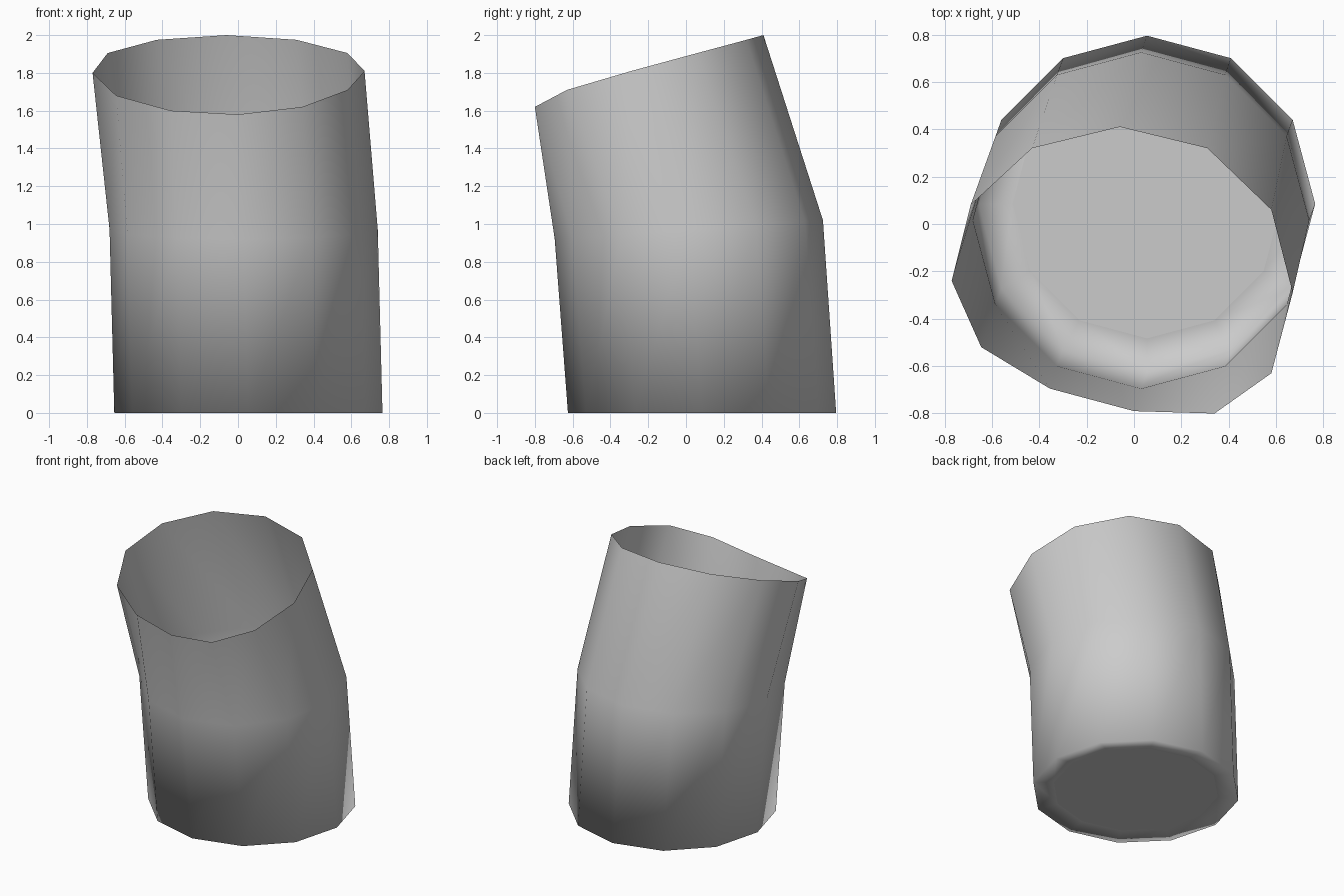
import bpy
import bmesh
from math import cos, sin, tau
from mathutils import Vector

cube = bpy.data.objects.get("Cube")
if cube:
    bpy.data.objects.remove(cube)

SIDES = 12
RADIUS = 0.71

grey = bpy.data.materials.new("plain_grey")
grey.use_nodes = True
colour = (0.6, 0.6, 0.6, 1)
grey.diffuse_color = colour
grey.node_tree.nodes["Principled BSDF"].inputs["Base Color"].default_value = colour


def ring(bm, centre, radius, tilt=0.0):
    """Circle of vertices; tilt raises the back and lowers the front."""
    points = []
    for i in range(SIDES):
        a = tau * i / SIDES
        offset = Vector((cos(a), sin(a), tilt * sin(a))) * radius
        points.append(bm.verts.new(Vector(centre) + offset))
    return points


def bridge(bm, lower, upper):
    for i in range(SIDES):
        j = (i + 1) % SIDES
        bm.faces.new((lower[i], lower[j], upper[j], upper[i])).smooth = True


def finish(bm, name):
    mesh = bpy.data.meshes.new(name)
    bm.to_mesh(mesh)
    bm.free()
    mesh.materials.append(grey)
    obj = bpy.data.objects.new(name, mesh)
    bpy.context.collection.objects.link(obj)


# Uneven slanted rim, counter-clockwise from the model's left
RIM = [(0.67, -0.29, 1.81), (0.58, 0.06, 1.905), (0.31, 0.32, 1.975),
       (-0.06, 0.41, 2), (-0.43, 0.32, 1.975), (-0.69, 0.08, 1.905),
       (-0.77, -0.24, 1.8), (-0.645, -0.52, 1.68), (-0.355, -0.695, 1.6),
       (0, -0.79, 1.58), (0.34, -0.8, 1.62), (0.58, -0.63, 1.71)]

# Bent open tube wall with a smooth border turned in under it
base = (0.055, 0.085, 0)
floor = (0.055, 0.085, 0.015)
bm = bmesh.new()
border = ring(bm, floor, RADIUS * 0.8)
bottom = ring(bm, base, RADIUS)
bend = ring(bm, (0.03, 0.015, 0.97), RADIUS, 0.07)
rim = [bm.verts.new(p) for p in RIM]
for lower, upper in ((border, bottom), (bottom, bend), (bend, rim)):
    bridge(bm, lower, upper)
finish(bm, "tube_wall")

# Flat floor panel closing the border
bm = bmesh.new()
bm.faces.new(list(reversed(ring(bm, floor, RADIUS * 0.8))))
finish(bm, "floor_panel")
